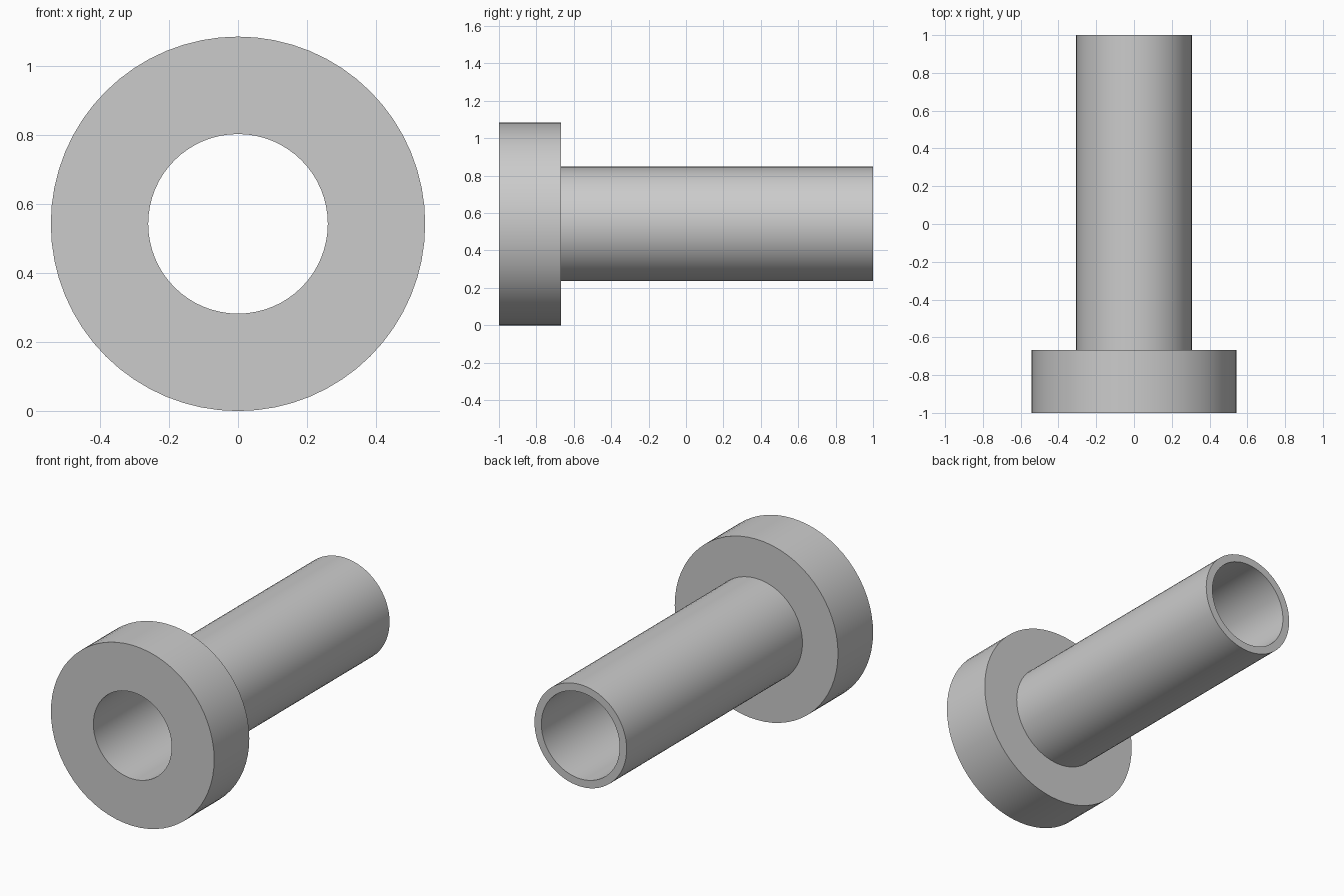
import bpy
import bmesh
from math import radians, tau
from mathutils import Vector

cube = bpy.data.objects.get("Cube")
if cube:
    bpy.data.objects.remove(cube, do_unlink=True)

SEGMENTS = 64
FLANGE_R, TUBE_R, BORE_R = 0.542, 0.306, 0.26
FRONT, SHOULDER, BACK = -1.0, -0.667, 1.0

# Plain grey material
grey = bpy.data.materials.new("plain_grey")
grey.use_nodes = True
colour = (0.6, 0.6, 0.6, 1.0)
grey.diffuse_color = colour
grey.node_tree.nodes["Principled BSDF"].inputs["Base Color"].default_value = colour

# Closed half-section of the flanged sleeve: (radius, position along y)
section = [
    (BORE_R, FRONT), (FLANGE_R, FRONT), (FLANGE_R, SHOULDER),
    (TUBE_R, SHOULDER), (TUBE_R, BACK), (BORE_R, BACK),
]

# Revolve the section around the sleeve axis
bm = bmesh.new()
verts = [bm.verts.new((0, y, r)) for r, y in section]
edges = [bm.edges.new((a, b)) for a, b in zip(verts, verts[1:] + verts[:1])]
bmesh.ops.spin(bm, geom=verts + edges, cent=Vector(), axis=Vector((0, 1, 0)),
               angle=tau, steps=SEGMENTS, use_merge=True)
bmesh.ops.remove_doubles(bm, verts=bm.verts, dist=0.0001)
bmesh.ops.recalc_face_normals(bm, faces=bm.faces)
mesh = bpy.data.meshes.new("flanged_sleeve")
bm.to_mesh(mesh)
bm.free()
mesh.materials.append(grey)

sleeve = bpy.data.objects.new("flanged_sleeve", mesh)
sleeve.location.z = FLANGE_R
bpy.context.collection.objects.link(sleeve)

# Smooth round walls with crisp rims
bpy.ops.object.select_all(action='DESELECT')
sleeve.select_set(True)
bpy.context.view_layer.objects.active = sleeve
bpy.ops.object.shade_smooth_by_angle(angle=radians(30))
